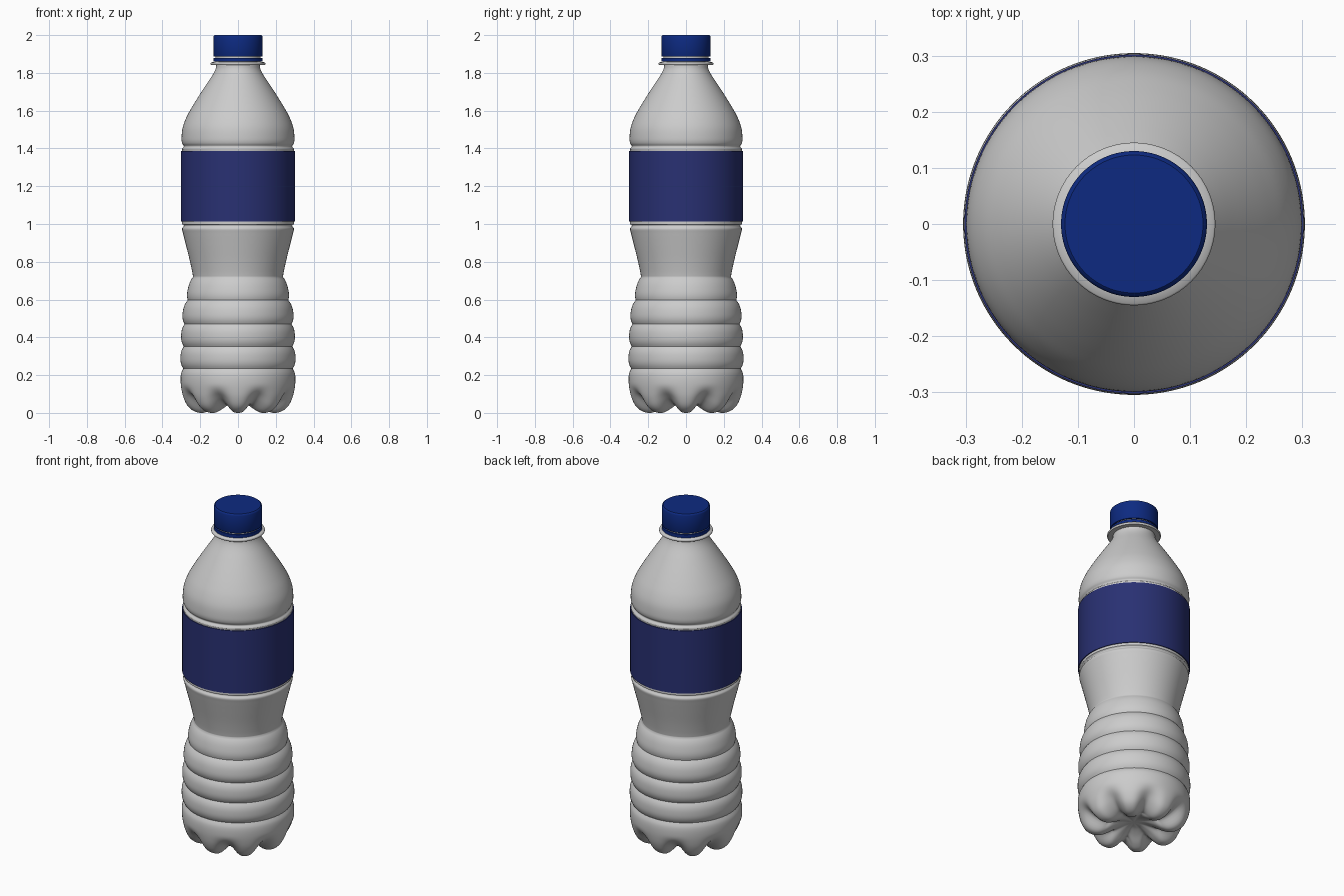
import bpy, bmesh, math

if "Cube" in bpy.data.objects:
    bpy.data.objects.remove(bpy.data.objects["Cube"])

SEGMENTS = 128
FEET = 8


def material(name, color):
    mat = bpy.data.materials.new(name)
    mat.diffuse_color = color
    mat.use_nodes = True
    mat.node_tree.nodes["Principled BSDF"].inputs["Base Color"].default_value = mat.diffuse_color
    return mat


def spline(points, steps=5):
    """Catmull-Rom curve through (radius, z) points."""
    p = [points[0]] + points + [points[-1]]
    out = []
    for i in range(1, len(p) - 2):
        for s in range(steps):
            t = s / steps
            out.append(tuple(
                0.5 * (2 * b + (c - a) * t + (2 * a - 5 * b + 4 * c - d) * t**2
                       + (3 * b - a - 3 * c + d) * t**3)
                for a, b, c, d in zip(p[i - 1], p[i], p[i + 1], p[i + 2])))
    return out + [points[-1]]


def rib(r0, z0, r1, z1, bulge, steps=12):
    """Rounded hoop between two grooves."""
    out = []
    for i in range(1, steps + 1):
        t = i / steps
        swell = 1 - abs(2 * t - 1) ** 2.6
        out.append((r0 + (r1 - r0) * t + bulge * swell, z0 + (z1 - z0) * t))
    return out


def lathe(name, profile, mat=None, closed=False, shape=None, angle=35):
    """Spin a (radius, z) profile; zero radius becomes a pole."""
    bm = bmesh.new()
    rings = []
    for r, z in profile:
        if r < 1e-5:
            rings.append([bm.verts.new((0, 0, z))] * SEGMENTS)
            continue
        ring = []
        for i in range(SEGMENTS):
            a = 2 * math.pi * i / SEGMENTS
            rr, zz = shape(r, z, a) if shape else (r, z)
            ring.append(bm.verts.new((rr * math.cos(a), rr * math.sin(a), zz)))
        rings.append(ring)
    pairs = list(zip(rings, rings[1:]))
    if closed:
        pairs.append((rings[-1], rings[0]))
    for lo, hi in pairs:
        for i in range(SEGMENTS):
            j = (i + 1) % SEGMENTS
            bm.faces.new(list(dict.fromkeys((lo[i], lo[j], hi[j], hi[i]))))
    bmesh.ops.recalc_face_normals(bm, faces=bm.faces[:])
    me = bpy.data.meshes.new(name)
    bm.to_mesh(me)
    bm.free()
    ob = bpy.data.objects.new(name, me)
    bpy.context.collection.objects.link(ob)
    if mat:
        me.materials.append(mat)
    bpy.ops.object.select_all(action='DESELECT')
    ob.select_set(True)
    bpy.context.view_layer.objects.active = ob
    bpy.ops.object.shade_smooth_by_angle(angle=math.radians(angle))
    return ob


def petal(r, z, a):
    """Press radial valleys between the feet."""
    if z > 0.16:
        return r, z
    valley = (0.5 - 0.5 * math.cos(FEET * a)) ** 1.5
    fade = 1 - z / 0.16
    fade = fade * fade * (3 - 2 * fade)
    inner = min(1, r / 0.17) ** 2
    return r - 0.035 * valley * fade * inner, z + 0.045 * valley * fade * inner


# Bottle: footed base, hoops, waist, label panel, shoulder and neck
base = spline([(0, 0.06), (0.05, 0.056), (0.1, 0.038), (0.15, 0.012), (0.19, 0.0),
               (0.23, 0.008), (0.265, 0.035), (0.288, 0.08), (0.3, 0.13),
               (0.304, 0.175), (0.301, 0.21), (0.29, 0.235)])
hoops = []
grooves = [(0.29, 0.235), (0.287, 0.352), (0.283, 0.47), (0.266, 0.597), (0.238, 0.72)]
for (r0, z0), (r1, z1), bulge in zip(grooves, grooves[1:], (0.016, 0.016, 0.018, 0.013)):
    hoops += rib(r0, z0, r1, z1, bulge)
upper = spline([(0.238, 0.72), (0.243, 0.75), (0.256, 0.81), (0.276, 0.89), (0.291, 0.95),
                (0.296, 0.975), (0.287, 0.991), (0.296, 1.005), (0.297, 1.03),
                (0.297, 1.36), (0.297, 1.395), (0.287, 1.411), (0.296, 1.428),
                (0.299, 1.455), (0.293, 1.51), (0.273, 1.565), (0.243, 1.62),
                (0.206, 1.68), (0.167, 1.74), (0.134, 1.79), (0.119, 1.82),
                (0.115, 1.842)])
neck = [(0.142, 1.842), (0.145, 1.846), (0.145, 1.852), (0.142, 1.856),
        (0.12, 1.858), (0.12, 1.975), (0.108, 1.975), (0.108, 1.86)]
lathe("bottle", base + hoops + upper[1:] + neck, shape=petal, angle=50)

# Wrapped label
label = material("label_blue", (0.022, 0.03, 0.17, 1))
lathe("label", [(0.297, 1.012), (0.302, 1.012), (0.302, 1.386), (0.297, 1.386)],
      label, closed=True)

# Screw cap and its separate seal ring
blue = material("cap_blue", (0.004, 0.023, 0.22, 1))
lathe("cap", [(0.121, 1.887), (0.129, 1.887), (0.13, 1.889), (0.13, 1.99),
              (0.128, 1.996), (0.123, 2.0), (0, 2.0)], blue)
lathe("seal_ring", [(0.121, 1.86), (0.13, 1.86), (0.13, 1.879), (0.121, 1.879)],
      blue, closed=True)
